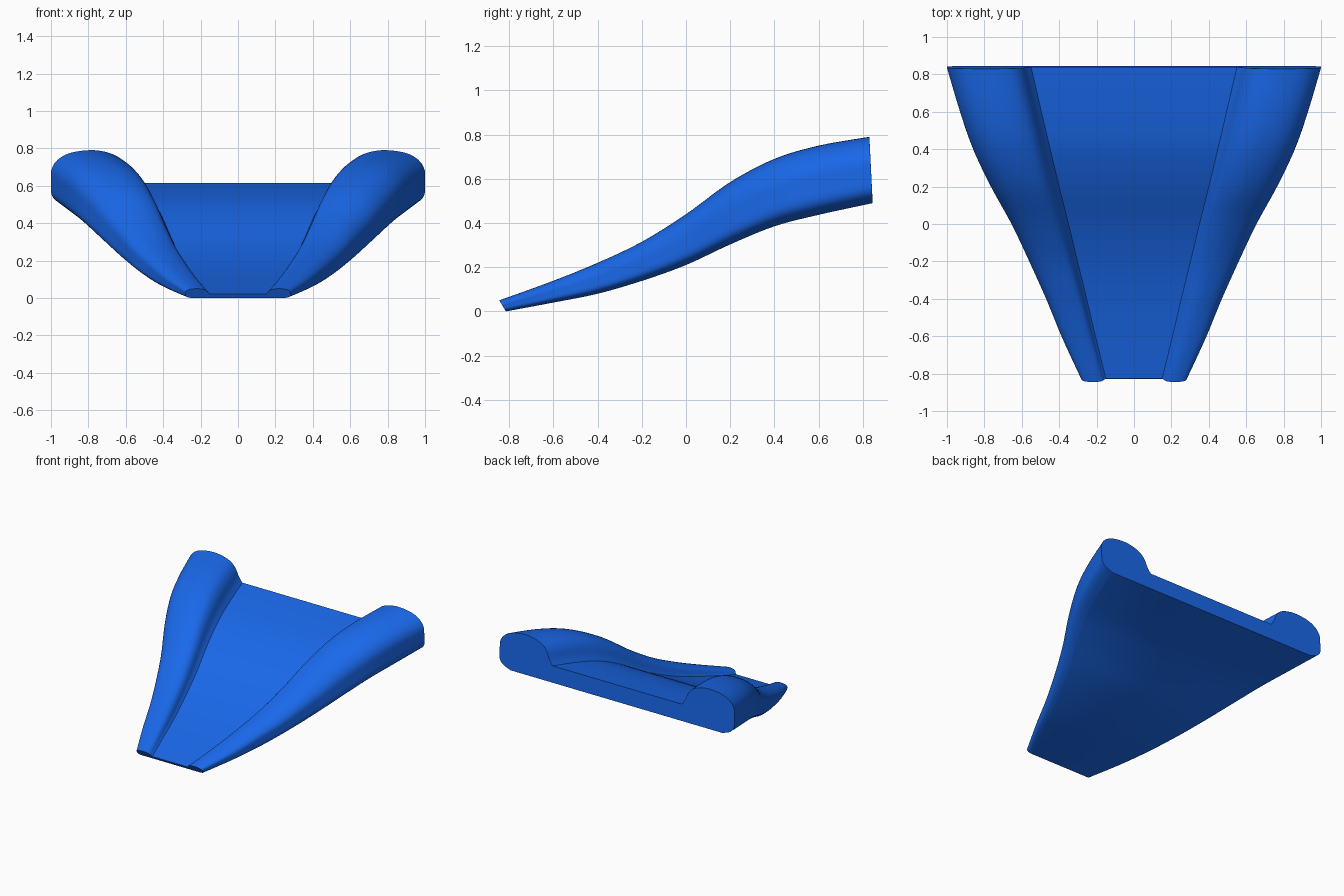
import bpy, bmesh

if "Cube" in bpy.data.objects:
    bpy.data.objects.remove(bpy.data.objects["Cube"])


def spline(pts, n):
    """Catmull-Rom through 2D points, n samples per span."""
    p = [pts[0]] + pts + [pts[-1]]
    out = []
    for i in range(1, len(p) - 2):
        for k in range(n):
            t = k / n
            out.append(tuple(0.5 * (2 * b + (c - a) * t + (2 * a - 5 * b + 4 * c - d) * t * t
                                    + (3 * b - a - 3 * c + d) * t ** 3)
                             for a, b, c, d in zip(p[i - 1], p[i], p[i + 1], p[i + 2])))
    return out + [tuple(pts[-1])]


# Stations along the length: y bottom, y top, z bottom, z top, half width, inner rail x
STATIONS = [
    (-0.815, -0.845, 0.0, 0.05, 0.28, 0.15),
    (-0.60, -0.61, 0.04, 0.135, 0.385, 0.205),
    (-0.40, -0.40, 0.08, 0.22, 0.47, 0.253),
    (-0.20, -0.20, 0.138, 0.315, 0.56, 0.302),
    (0.0, 0.0, 0.21, 0.44, 0.655, 0.35),
    (0.20, 0.20, 0.303, 0.585, 0.765, 0.40),
    (0.40, 0.40, 0.385, 0.69, 0.86, 0.448),
    (0.60, 0.60, 0.437, 0.75, 0.93, 0.495),
    (0.845, 0.83, 0.49, 0.79, 1.0, 0.55),
]

# Rail section: u from inner to outer edge, v from bottom to top
FLOOR = 0.42
RAIL = [(0, FLOOR), (0.06, 0.55), (0.13, 0.77), (0.25, 0.92), (0.48, 1), (0.75, 0.96),
        (0.92, 0.83), (1, 0.62), (1, 0.25), (0.93, 0.09), (0.78, 0)]
rail = [(min(max(u, 0), 1), min(max(v, 0), 1)) for u, v in spline(RAIL, 4)]

# Sloping chute body with a raised rounded rail on each side
bm = bmesh.new()
rings = []
for yb, yt, zb, zt, w, xi in spline(STATIONS, 6):
    half = [(xi + (w - xi) * u, yb + (yt - yb) * v, zb + (zt - zb) * v) for u, v in rail]
    ring = half + [(-x, y, z) for x, y, z in reversed(half)]
    rings.append([bm.verts.new(c) for c in ring])
for a, b in zip(rings, rings[1:]):
    for i in range(len(a)):
        j = (i + 1) % len(a)
        bm.faces.new((a[i], a[j], b[j], b[i]))
bm.faces.new(rings[0])
bm.faces.new(list(reversed(rings[-1])))
bmesh.ops.recalc_face_normals(bm, faces=bm.faces)

mesh = bpy.data.meshes.new("slide_chute")
bm.to_mesh(mesh)
bm.free()
chute = bpy.data.objects.new("slide_chute", mesh)
bpy.context.collection.objects.link(chute)

# Softened end rims
bevel = chute.modifiers.new("rim_round", 'BEVEL')
bevel.width = 0.008
bevel.segments = 2
bevel.limit_method = 'ANGLE'
bevel.angle_limit = 1.05

# Blue finish
blue = bpy.data.materials.new("blue")
blue.diffuse_color = (0.01, 0.14, 0.83, 1)
blue.use_nodes = True
blue.node_tree.nodes["Principled BSDF"].inputs["Base Color"].default_value = blue.diffuse_color
mesh.materials.append(blue)

bpy.context.view_layer.objects.active = chute
chute.select_set(True)
bpy.ops.object.shade_smooth_by_angle(angle=0.6)
